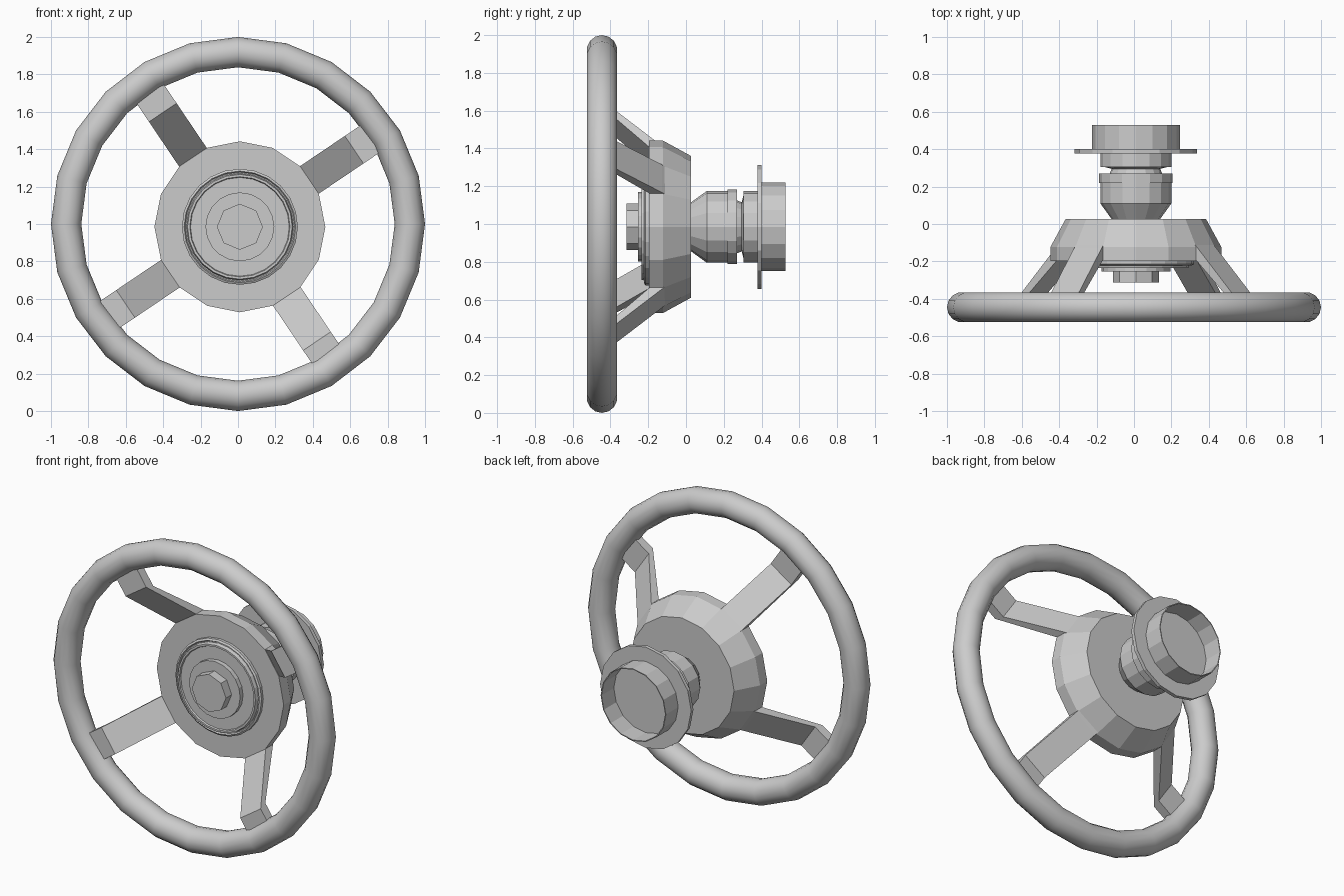
import bpy, bmesh, math
from mathutils import Matrix, Vector

cube = bpy.data.objects.get("Cube")
if cube:
    bpy.data.objects.remove(cube)

grey = bpy.data.materials.new("light grey")
grey.use_nodes = True
grey.diffuse_color = (0.6, 0.6, 0.6, 1)
grey.node_tree.nodes["Principled BSDF"].inputs["Base Color"].default_value = (0.6, 0.6, 0.6, 1)

CX, CZ = 0.01, 0.985  # steering axis, running along y


def finish(name, bm):
    bmesh.ops.recalc_face_normals(bm, faces=bm.faces)
    mesh = bpy.data.meshes.new(name)
    bm.to_mesh(mesh)
    bm.free()
    mesh.materials.append(grey)
    obj = bpy.data.objects.new(name, mesh)
    bpy.context.collection.objects.link(obj)
    return obj


def lathe(name, profile, sides=16):
    """Turn (y, radius) points about the axis; both ends are capped."""
    bm = bmesh.new()
    rings = []
    for y, r in profile:
        angles = [math.tau * i / sides for i in range(sides)]
        rings.append([bm.verts.new((CX + r * math.cos(a), y, CZ + r * math.sin(a))) for a in angles])
    for a, b in zip(rings, rings[1:]):
        for i in range(sides):
            j = (i + 1) % sides
            bm.faces.new((a[i], a[j], b[j], b[i]))
    bm.faces.new(rings[0])
    bm.faces.new(rings[-1])
    return finish(name, bm)


# Rim, smooth around the tube
bpy.ops.mesh.primitive_torus_add(major_segments=24, minor_segments=14, major_radius=0.919,
                                 minor_radius=0.081, location=(0, -0.445, 1.0),
                                 rotation=(math.pi / 2, 0, 0))
rim = bpy.context.object
rim.name = "rim"
rim.data.materials.append(grey)
bpy.ops.object.shade_smooth_by_angle(angle=math.radians(40))

# Hub with a tapered back
lathe("hub", [(-0.197, 0.457), (-0.123, 0.457), (0.027, 0.375)])

# Stepped front plate with a shallow groove, a boss and an octagonal nut
lathe("front_plate", [(-0.19, 0.31), (-0.215, 0.31), (-0.222, 0.298), (-0.212, 0.292),
                      (-0.212, 0.286), (-0.235, 0.28), (-0.235, 0.268), (-0.225, 0.264)], 24)
lathe("boss", [(-0.22, 0.184), (-0.255, 0.184)], 20)
lathe("centre_nut", [(-0.25, 0.123), (-0.314, 0.123)], 8)

# Column behind the hub
lathe("column", [(0.02, 0.125), (0.11, 0.19), (0.22, 0.19), (0.22, 0.197), (0.27, 0.197),
                 (0.27, 0.14), (0.295, 0.13), (0.305, 0.17), (0.305, 0.19), (0.385, 0.19)])

# Flange and open cup: outside, lip, inside, floor
lathe("flange_cup", [(0.378, 0.19), (0.378, 0.328), (0.401, 0.328), (0.401, 0.235),
                     (0.528, 0.235), (0.528, 0.229), (0.401, 0.229)])

# Four bent spokes: (radius, y) outline extruded across the width
outline = [(0.40, -0.15), (0.40, -0.07), (0.457, -0.127), (0.722, -0.415),
           (0.86, -0.415), (0.86, -0.475), (0.737, -0.475), (0.45, -0.195)]
for k, name in enumerate(("upper_left", "upper_right", "lower_right", "lower_left")):
    bm = bmesh.new()
    face = bm.faces.new([bm.verts.new((r, y, -0.089)) for r, y in outline])
    side = bmesh.ops.extrude_face_region(bm, geom=[face])
    verts = [v for v in side["geom"] if isinstance(v, bmesh.types.BMVert)]
    bmesh.ops.translate(bm, vec=(0, 0, 0.178), verts=verts)
    turn = Matrix.Rotation(-math.radians(34 + 90 * k), 4, 'Y')
    bm.transform(Matrix.Translation(Vector((CX, 0, CZ))) @ turn)
    finish("spoke_" + name, bm)
